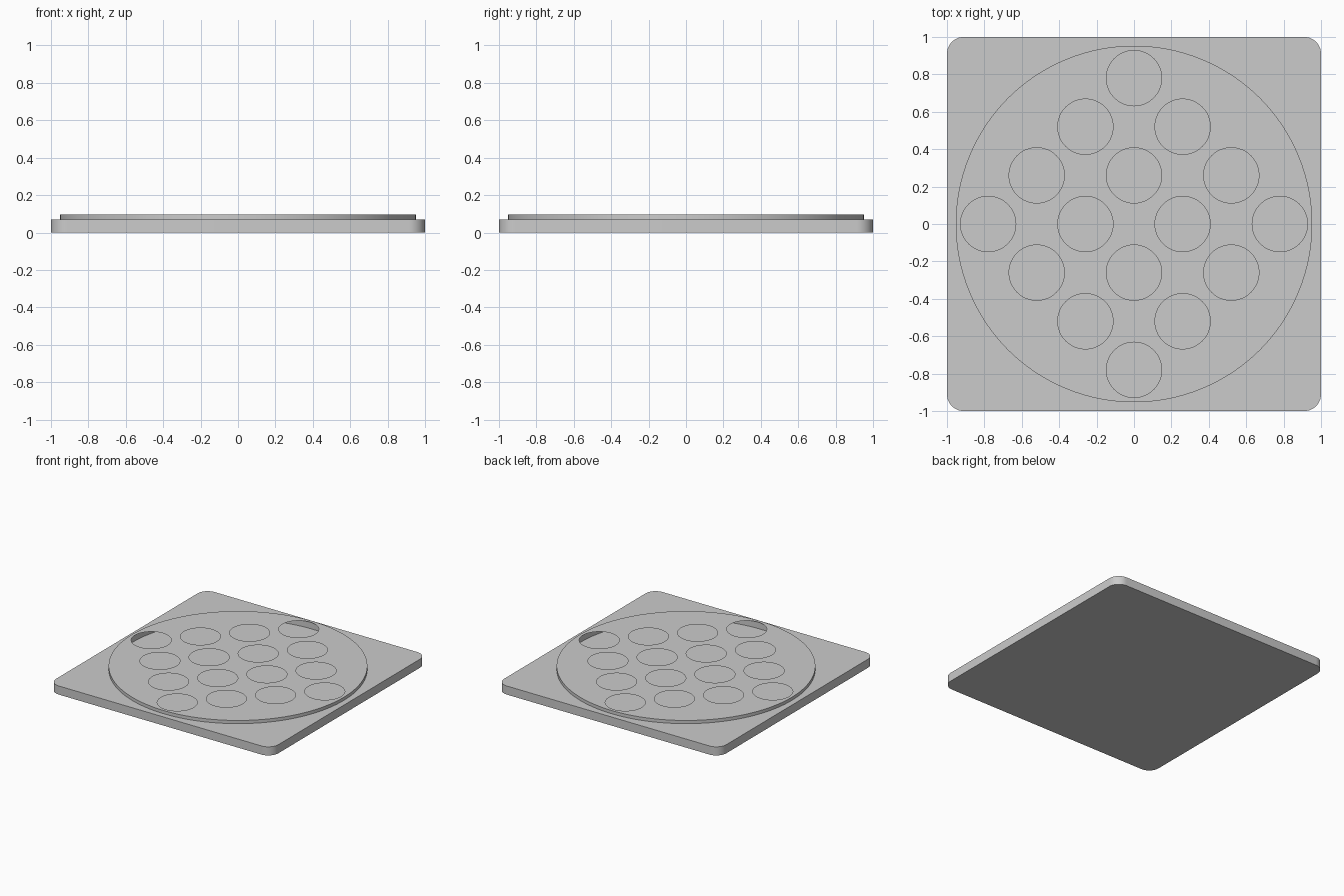
import bpy, bmesh, math

cube = bpy.data.objects.get("Cube")
if cube:
    bpy.data.objects.remove(cube)

BASE_TOP, DISC_TOP, FLOOR = 0.07, 0.096, 0.03
DISC_R, HOLE_R, STEP = 0.953, 0.148, 0.26
CORNER = 0.09

grey = bpy.data.materials.new("light_grey")
grey.use_nodes = True
grey.diffuse_color = (0.6, 0.6, 0.6, 1)
grey.node_tree.nodes["Principled BSDF"].inputs["Base Color"].default_value = (0.6, 0.6, 0.6, 1)


def circle(r, n, cx=0, cy=0):
    return [(cx + r * math.cos(2 * math.pi * i / n), cy + r * math.sin(2 * math.pi * i / n))
            for i in range(n)]


def rounded_square(half, r, n=10):
    pts = []
    for q, (sx, sy) in enumerate([(1, 1), (-1, 1), (-1, -1), (1, -1)]):
        for i in range(n + 1):
            a = math.pi / 2 * (q + i / n)
            pts.append((sx * (half - r) + r * math.cos(a), sy * (half - r) + r * math.sin(a)))
    return pts


def add_loop(bm, pts, z):
    vs = [bm.verts.new((x, y, z)) for x, y in pts]
    return [bm.edges.new((vs[i - 1], vs[i])) for i in range(len(vs))]


def pierced_shell(outline, holes, top, bottom):
    """Flat sheet with openings, and a skirt dropped from its outline."""
    bm = bmesh.new()
    rim = add_loop(bm, outline, top)
    edges = rim + [e for h in holes for e in add_loop(bm, h, top)]
    bmesh.ops.triangle_fill(bm, edges=edges, use_beauty=True, normal=(0, 0, 1))
    ext = bmesh.ops.extrude_edge_only(bm, edges=rim)["geom"]
    bmesh.ops.translate(bm, vec=(0, 0, bottom - top),
                        verts=[g for g in ext if isinstance(g, bmesh.types.BMVert)])
    # Sheet faces up, skirt faces outward
    bm.normal_update()
    for f in bm.faces:
        c = f.calc_center_median()
        out = f.normal.z if abs(f.normal.z) > 0.5 else f.normal.x * c.x + f.normal.y * c.y
        if out < 0:
            f.normal_flip()
    return bm


def finish(bm, name):
    mesh = bpy.data.meshes.new(name)
    bm.to_mesh(mesh)
    bm.free()
    mesh.materials.append(grey)
    ob = bpy.data.objects.new(name, mesh)
    bpy.context.collection.objects.link(ob)
    bpy.ops.object.select_all(action='DESELECT')
    ob.select_set(True)
    bpy.context.view_layer.objects.active = ob
    bpy.ops.object.shade_smooth_by_angle(angle=math.radians(30))


disc_outline = circle(DISC_R, 128)

# Square base plate with a round opening and a closed underside
outline = rounded_square(1, CORNER)
bm = pierced_shell(outline, [disc_outline], BASE_TOP, 0)
under = bm.faces.new([bm.verts.new((x, y, 0)) for x, y in reversed(outline)])
bmesh.ops.remove_doubles(bm, verts=bm.verts[:], dist=1e-5)
finish(bm, "base_plate")

# Hollow raised disc with a diagonal four by four grid of holes
grid = (-1.5, -0.5, 0.5, 1.5)
holes = [circle(HOLE_R, 48, (i + j) * STEP, (i - j) * STEP) for i in grid for j in grid]
finish(pierced_shell(disc_outline, holes, DISC_TOP, FLOOR), "pierced_disc")

# Floor seen through the holes
bm = bmesh.new()
bm.faces.new([bm.verts.new((x, y, FLOOR)) for x, y in disc_outline])
finish(bm, "disc_floor")
